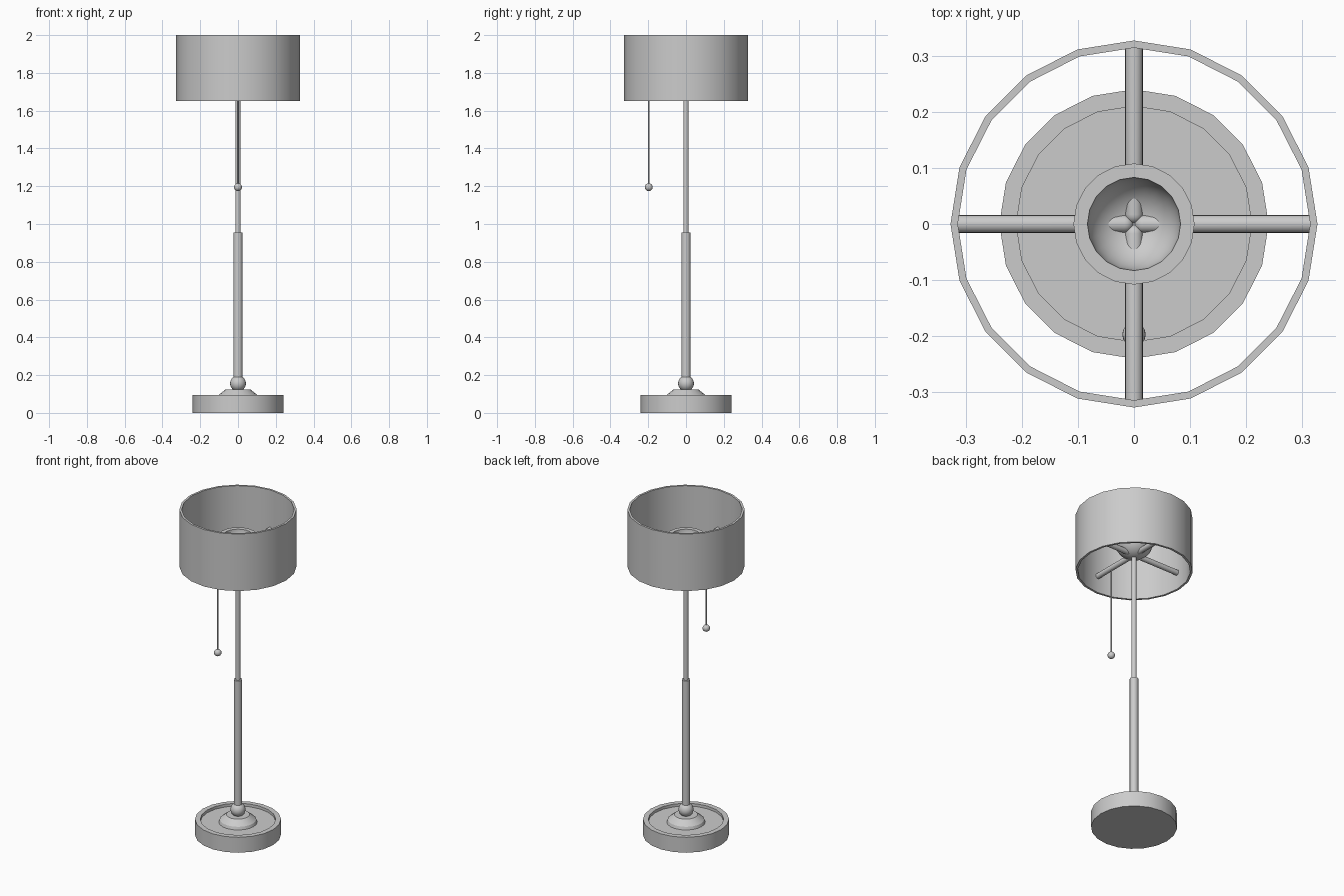
import bpy, bmesh
from math import pi, sin, cos, radians
from mathutils import Matrix, Vector

if "Cube" in bpy.data.objects:
    bpy.data.objects.remove(bpy.data.objects["Cube"])

def lathe(name, profile, sides=20, matrix=None):
    """Spin an (r, z) profile about z; points on the axis become poles."""
    bm = bmesh.new()
    vs = [bm.verts.new((r, 0, z)) for r, z in profile]
    es = [bm.edges.new(pair) for pair in zip(vs, vs[1:])]
    bmesh.ops.spin(bm, geom=vs + es, cent=(0, 0, 0), axis=(0, 0, 1),
                   angle=2 * pi, steps=sides, use_duplicate=False)
    bmesh.ops.remove_doubles(bm, verts=bm.verts, dist=1e-5)
    bmesh.ops.recalc_face_normals(bm, faces=bm.faces)
    if matrix:
        bm.transform(matrix)
    me = bpy.data.meshes.new(name)
    bm.to_mesh(me)
    bm.free()
    ob = bpy.data.objects.new(name, me)
    bpy.context.collection.objects.link(ob)
    bpy.ops.object.select_all(action='DESELECT')
    ob.select_set(True)
    bpy.context.view_layer.objects.active = ob
    bpy.ops.object.shade_smooth_by_angle(angle=radians(30))
    return ob

def arc(r, z, a0, a1, n):
    """Profile points on a circle; angles in degrees from the horizontal."""
    pts = []
    for i in range(n + 1):
        a = radians(a0 + (a1 - a0) * i / n)
        pts.append((max(0, r * cos(a)), z + r * sin(a)))
    return pts

def rod(name, r, z0, z1, sides=16, x=0, y=0):
    return lathe(name, [(0, z0), (r, z0), (r, z1), (0, z1)], sides,
                 Matrix.Translation((x, y, 0)))

# Round base with a recessed top
lathe("base", [(0, 0), (0.24, 0), (0.24, 0.095), (0.21, 0.095), (0.21, 0.078), (0, 0.078)])

# Sloped collar and ball joint
lathe("base_collar", [(0, 0.076), (0.108, 0.076), (0.102, 0.095), (0.065, 0.125), (0, 0.125)])
lathe("ball_joint", arc(0.042, 0.156, -90, 90, 12))

# Two-stage pole
rod("lower_pole", 0.024, 0.185, 0.955)
rod("upper_pole", 0.014, 0.95, 1.745)

# Open drum shade
lathe("shade", [(0.327, 1.65), (0.327, 2), (0.314, 2), (0.314, 1.65), (0.327, 1.65)])

# Thick half-round light bowl
lathe("light_bowl", arc(0.108, 1.84, -90, 0, 10) + arc(0.083, 1.84, 0, -90, 10))

# Four shade arms with rounded inner ends
arm = arc(0.016, 0.017, -90, 0, 5) + [(0.016, 0.318), (0, 0.318)]
for i in range(4):
    turn = Matrix.Rotation(i * pi / 2, 4, 'Z') @ Matrix.Rotation(pi / 2, 4, 'Y')
    lathe(f"shade_arm_{i + 1}", arm, 16, Matrix.Translation((0, 0, 1.755)) @ turn)

# Pull cord with bead
rod("pull_cord", 0.0045, 1.2, 1.75, 8, y=-0.197)
lathe("cord_bead", arc(0.021, 1.195, -90, 90, 10), 16, Matrix.Translation((0, -0.197, 0)))
